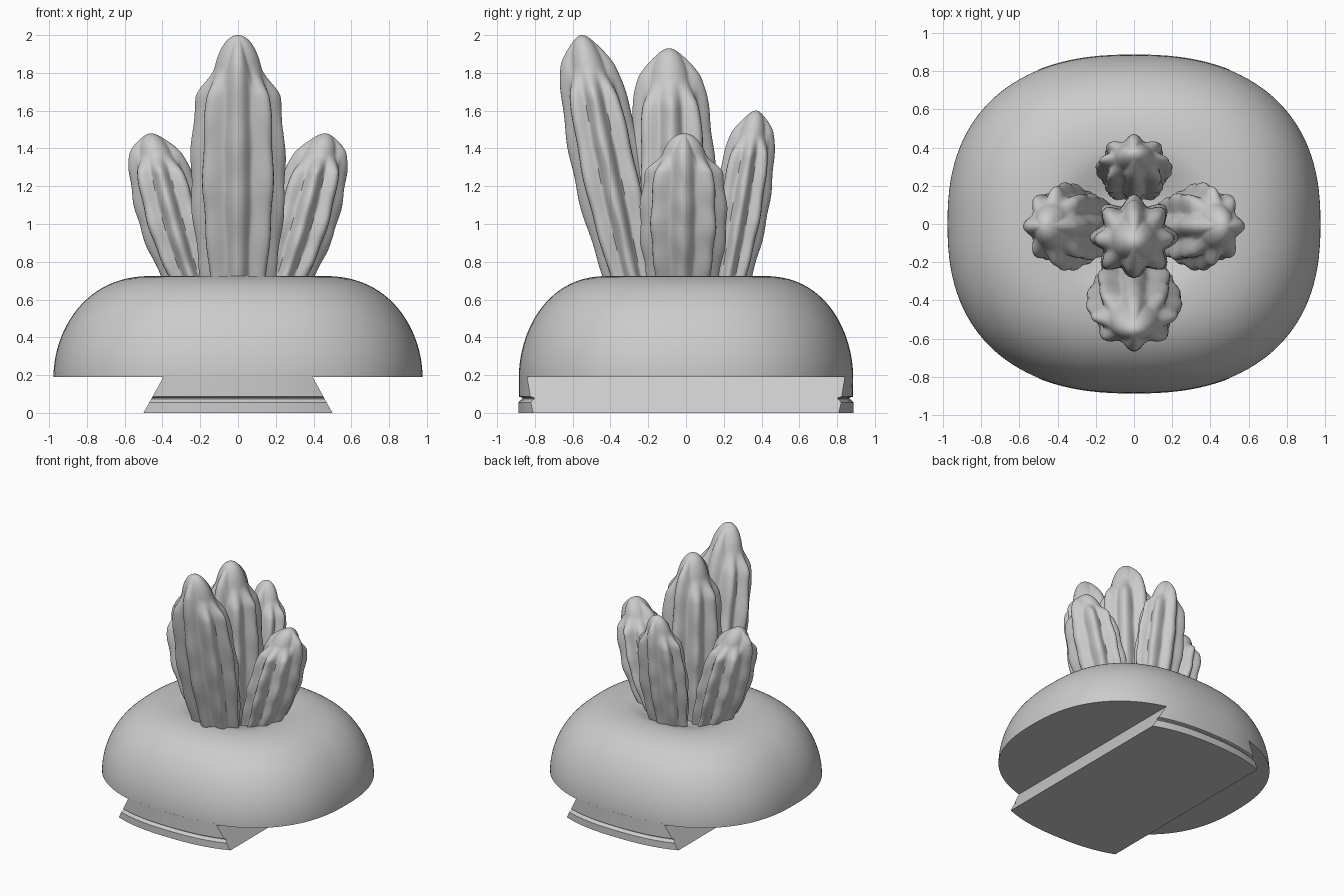
import bpy
import bmesh
from math import sin, cos, pi, radians, copysign

cube = bpy.data.objects.get("Cube")
if cube:
    bpy.data.objects.remove(cube)

clay = bpy.data.materials.new("plain_grey")
clay.use_nodes = True
GREY = (0.6, 0.6, 0.6, 1)
clay.diffuse_color = GREY
clay.node_tree.nodes["Principled BSDF"].inputs["Base Color"].default_value = GREY


def loft(name, rings, angle=35):
    """Skin a stack of closed rings and cap both ends."""
    bm = bmesh.new()
    rows = [[bm.verts.new(p) for p in ring] for ring in rings]
    n = len(rows[0])
    for low, high in zip(rows, rows[1:]):
        for i in range(n):
            j = (i + 1) % n
            bm.faces.new((low[i], low[j], high[j], high[i]))
    bm.faces.new(rows[0][::-1])
    bm.faces.new(rows[-1])
    bmesh.ops.recalc_face_normals(bm, faces=bm.faces[:])
    mesh = bpy.data.meshes.new(name)
    bm.to_mesh(mesh)
    bm.free()
    mesh.materials.append(clay)
    obj = bpy.data.objects.new(name, mesh)
    bpy.context.collection.objects.link(obj)
    bpy.ops.object.select_all(action="DESELECT")
    obj.select_set(True)
    bpy.context.view_layer.objects.active = obj
    bpy.ops.object.shade_smooth_by_angle(angle=radians(angle))
    return obj


def smoothstep(a, b, v):
    v = max(0, min(1, (v - a) / (b - a)))
    return v * v * (3 - 2 * v)


# Rounded base: squarish oval plan, flat underside, dished top
HALF_X, HALF_Y, POWER, UNDERSIDE, CREST = 0.977, 0.885, 2.4, 0.19, 0.725


def oval_ring(scale, z, n=128):
    ring = []
    for i in range(n):
        c, s = cos(2 * pi * i / n), sin(2 * pi * i / n)
        ring.append((scale * HALF_X * copysign(abs(c) ** (2 / POWER), c),
                     scale * HALF_Y * copysign(abs(s) ** (2 / POWER), s), z))
    return ring


rings = []
for k in range(33):
    a = pi / 2 * k / 32
    rings.append(oval_ring(0.45 + 0.55 * cos(a) ** 0.85,
                           UNDERSIDE + (CREST - UNDERSIDE) * sin(a) ** 1.05))
for k in range(1, 13):
    f = k / 12
    rings.append(oval_ring(0.45 - 0.43 * f, CREST - 0.07 * smoothstep(0, 0.7, f)))
loft("rounded_base", rings)


# Dovetail rail: splayed sides, curved ends with a thin groove
def rail_ring(z, inset, n=40):
    w = 0.5 - 0.105 * z / UNDERSIDE
    front = []
    for i in range(n + 1):
        x = -w + 2 * w * i / n
        y = HALF_Y * (1 - (abs(x) / HALF_X) ** POWER) ** (1 / POWER)
        front.append((x, -(y + 0.003 - inset), z))
    return front + [(-x, -y, zz) for x, y, zz in front]


levels = [(0, 0), (0.055, 0), (0.068, 0.012), (0.074, 0.022),
          (0.08, 0.022), (0.086, 0.003), (0.2, 0.003)]
loft("dovetail_rail", [rail_ring(z, d) for z, d in levels], 25)


# Ribbed cactus stems: rounded core plus ribs that end in shoulders
def cactus(name, foot, tip, half_x, half_y, outward, bend=1.0):
    segments, steps, z0 = 96, 72, 0.6
    rings = []
    for k in range(steps):
        t = sin(pi / 2 * k / (steps - 0.5))
        z = z0 + (tip[2] - z0) * t
        lean = t ** bend
        cx = foot[0] + (tip[0] - foot[0]) * lean
        cy = foot[1] + (tip[1] - foot[1]) * lean
        core = 0.64 * (0.75 + 0.25 * min(1, 2.5 * t)) * (1 - t ** 7) ** 0.5
        swell = 0.7 + 0.3 * sin(min(pi, pi * 1.1 * t))
        ring = []
        for i in range(segments):
            a = 2 * pi * i / segments
            rib = abs(cos(4 * a)) ** 1.6
            if int((a + pi / 8) / (pi / 4)) % 2:
                rib *= 0.9
            along = abs(cos(a - outward))
            end = 0.86 + 0.12 * smoothstep(0.85, 1, along)
            wave = 1 + 0.06 * sin(26 * t + 3 * round(a / (pi / 4)))
            crest = 0.36 * swell * wave * (1 - smoothstep(end - 0.1, end + 0.02, t))
            valley = 0.4 + 0.6 * (0.5 + 0.5 * cos(8 * a)) ** 0.8
            r = core + crest * valley * (0.85 + 0.15 * rib)
            ring.append((cx + half_x * r * cos(a), cy + half_y * r * sin(a), z))
        rings.append(ring)
    return loft(name, rings, 60)


cactus("front_cactus", (0, -0.25), (0, -0.55, 2.0), 0.25, 0.195, -pi / 2, 0.9)
cactus("centre_cactus", (0, -0.05), (0, -0.09, 1.93), 0.23, 0.225, pi / 2)
cactus("back_cactus", (0, 0.2), (0, 0.37, 1.6), 0.2, 0.15, pi / 2, 0.9)
for side, label in ((1, "left"), (-1, "right")):
    cactus(label + "_cactus", (side * 0.19, -0.02), (side * 0.46, -0.01, 1.48),
           0.185, 0.23, 0, 0.75)
